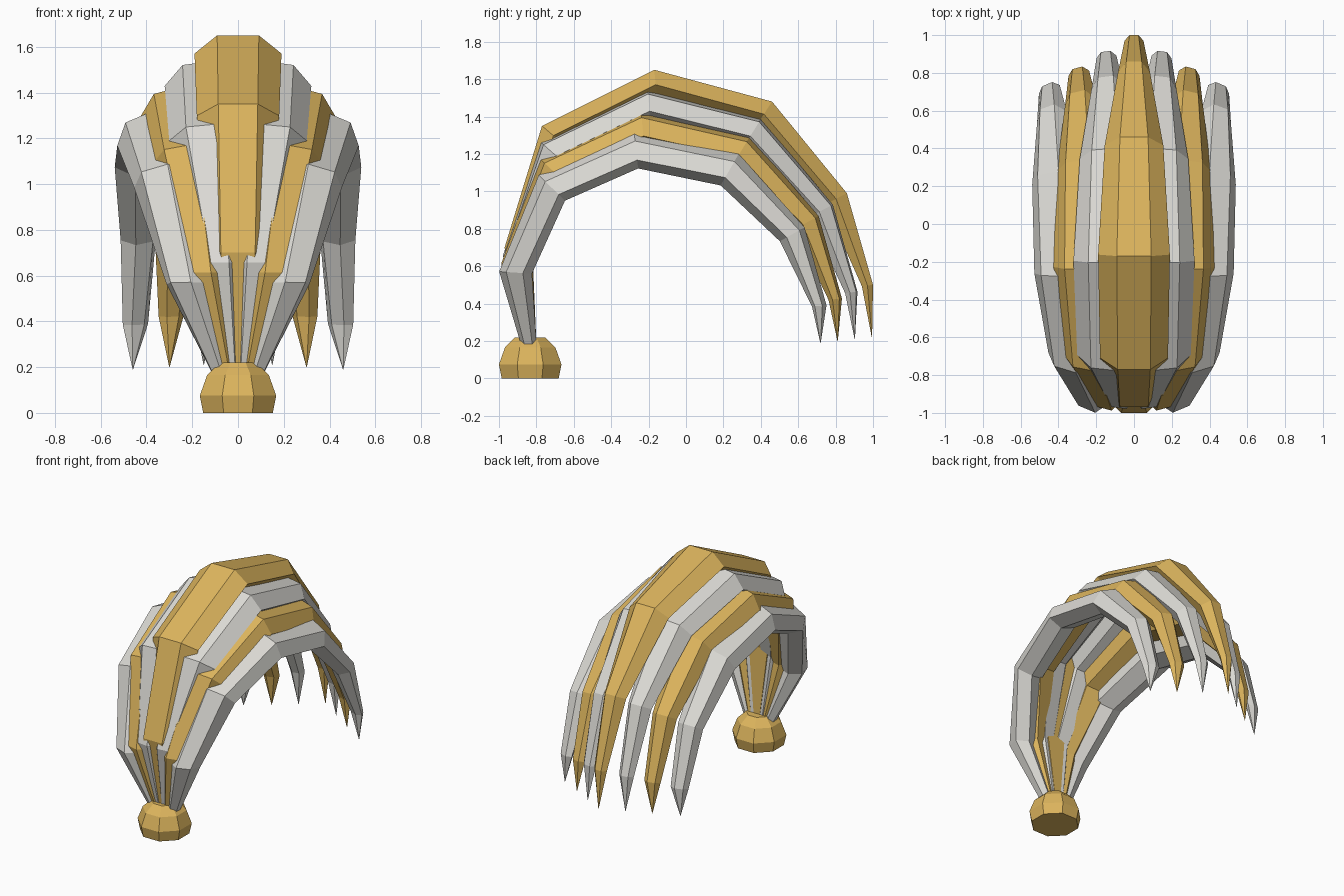
import bpy, bmesh, math
from mathutils import Vector

if "Cube" in bpy.data.objects:
    bpy.data.objects.remove(bpy.data.objects["Cube"])


def material(name, rgb):
    m = bpy.data.materials.new(name)
    m.diffuse_color = (*rgb, 1)
    m.use_nodes = True
    m.node_tree.nodes["Principled BSDF"].inputs["Base Color"].default_value = m.diffuse_color
    return m


GOLD = material("gold", (0.72, 0.46, 0.11))
SILVER = material("pale grey", (0.72, 0.71, 0.67))


def loft(name, rings, mat):
    """Skin a list of equal-length rings, capped at both ends."""
    bm = bmesh.new()
    rows = [[bm.verts.new(p) for p in r] for r in rings]
    n = len(rows[0])
    for a, b in zip(rows, rows[1:]):
        for i in range(n):
            j = (i + 1) % n
            bm.faces.new((a[i], a[j], b[j], b[i]))
    bm.faces.new(rows[0])
    bm.faces.new(rows[-1])
    bmesh.ops.remove_doubles(bm, verts=bm.verts, dist=0.0005)
    bmesh.ops.recalc_face_normals(bm, faces=bm.faces)
    me = bpy.data.meshes.new(name)
    bm.to_mesh(me)
    bm.free()
    me.materials.append(mat)
    ob = bpy.data.objects.new(name, me)
    bpy.context.collection.objects.link(ob)
    return ob


# Octagonal base knob
knob = []
for z, apothem in ((0, 0.152), (0.075, 0.167), (0.165, 0.135), (0.22, 0.08)):
    r = apothem / math.cos(math.pi / 8)
    knob.append([(r * math.cos((k + 0.5) * math.pi / 4),
                  -0.833 + r * math.sin((k + 0.5) * math.pi / 4), z)
                 for k in range(8)])
loft("base_knob", knob, GOLD)

# Outer ridge (y, z) of the middle and outermost feathers; others lie between
RIDGE_MID = [(-0.87, 0.15), (-0.97, 0.70), (-0.77, 1.35), (-0.17, 1.65),
             (0.46, 1.48), (0.86, 0.99), (1.0, 0.50), (0.995, 0.22)]
RIDGE_OUT = [(-0.87, 0.17), (-0.98, 0.57), (-0.77, 1.07), (-0.275, 1.295),
             (0.27, 1.18), (0.62, 0.80), (0.74, 0.39), (0.72, 0.19)]
# Sideways centre and half width at each station, per feather
CENTRE = [[0] * 8,
          [0.03, 0.08, 0.15, 0.16, 0.155, 0.15, 0.15, 0.15],
          [0.055, 0.16, 0.255, 0.295, 0.30, 0.30, 0.30, 0.30],
          [0.09, 0.25, 0.365, 0.43, 0.455, 0.46, 0.46, 0.46]]
WIDTH_MID = [0.04, 0.11, 0.18, 0.19, 0.155, 0.085, 0.05, 0.001]
WIDTH_OUT = [0.045, 0.10, 0.13, 0.14, 0.125, 0.085, 0.06, 0.001]
WIDTH_ST1 = [0.11, 0.085, 0.09, 0.10]
DEPTH = [0.035, 0.075, 0.08, 0.08, 0.08, 0.065, 0.03, 0.001]
TILT = [0, 8, 15, 23]


def feather(name, k, side, mat):
    f = k / 3
    mix = lambda a, b: a + (b - a) * f
    path = [Vector((0, mix(a[0], b[0]), mix(a[1], b[1])))
            for a, b in zip(RIDGE_MID, RIDGE_OUT)]
    c, s = math.cos(math.radians(TILT[k])), math.sin(math.radians(TILT[k]))
    rings = []
    for i, p in enumerate(path):
        t = Vector()
        if i > 0:
            t += (p - path[i - 1]).normalized()
        if i < 7:
            t += (path[i + 1] - p).normalized()
        t.normalize()
        n = Vector((0, -t.z, t.y))
        x = Vector((1, 0, 0))
        w = WIDTH_ST1[k] if i == 1 else mix(WIDTH_MID[i], WIDTH_OUT[i])
        d = DEPTH[i]
        a = w * (0.68 if (i == 1 and k == 0) else 0.48)
        ring = []
        # Six-sided section: flat top, wide middle, flat underside
        for u, v in ((-a, 0), (a, 0), (w, -d), (a, -2 * d), (-a, -2 * d), (-w, -d)):
            q = p + x * (CENTRE[k][i] + u * c + v * s) + n * (v * c - u * s)
            ring.append((q.x * side, q.y, q.z))
        rings.append(ring)
    loft(name, rings, mat)


# Seven curved feathers, alternating colours
feather("middle_feather", 0, 1, GOLD)
for k, label in ((1, "inner"), (2, "second"), (3, "outer")):
    for side, sname in ((1, "right"), (-1, "left")):
        feather(f"{label}_feather_{sname}", k, side, GOLD if k == 2 else SILVER)
